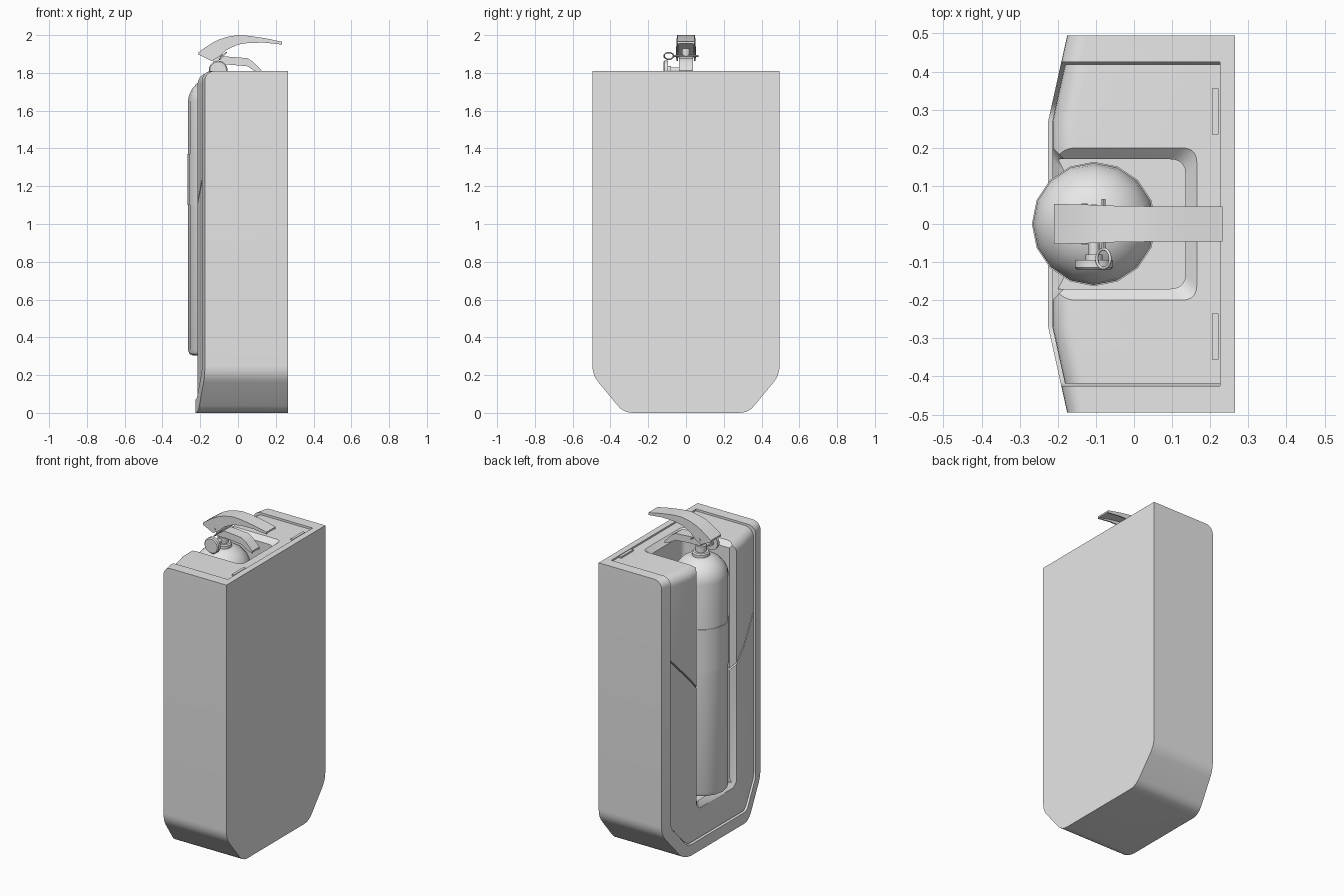
import bpy, bmesh, math
from mathutils import Vector

cube = bpy.data.objects.get("Cube")
if cube:
    bpy.data.objects.remove(cube)

grey = bpy.data.materials.new("plain_grey")
grey.use_nodes = True
GREY = (0.8, 0.8, 0.8, 1)
grey.diffuse_color = GREY
grey.node_tree.nodes["Principled BSDF"].inputs["Base Color"].default_value = GREY


def finish(name, bm):
    bmesh.ops.recalc_face_normals(bm, faces=bm.faces)
    me = bpy.data.meshes.new(name)
    bm.to_mesh(me)
    bm.free()
    me.materials.append(grey)
    ob = bpy.data.objects.new(name, me)
    bpy.context.collection.objects.link(ob)
    return ob


def skin(bm, loops):
    """Skin a list of equal point loops and cap both ends."""
    rows = [[bm.verts.new(p) for p in loop] for loop in loops]
    n = len(rows[0])
    for a, b in zip(rows, rows[1:]):
        for i in range(n):
            j = (i + 1) % n
            bm.faces.new((a[i], a[j], b[j], b[i]))
    bm.faces.new(rows[0])
    bm.faces.new(rows[-1])


def loft(name, loops):
    bm = bmesh.new()
    skin(bm, loops)
    return finish(name, bm)


def rounded(pts, radius, seg=5):
    """Round the corners of a polygon; radius is given per corner."""
    out = []
    for i, (p, r) in enumerate(zip(pts, radius)):
        p = Vector(p)
        if not r:
            out.append(p)
            continue
        a = p + (Vector(pts[i - 1]) - p).normalized() * r
        b = p + (Vector(pts[(i + 1) % len(pts)]) - p).normalized() * r
        for k in range(seg + 1):
            t = k / seg
            out.append(a * (1 - t) ** 2 + p * 2 * t * (1 - t) + b * t * t)
    return out


def along_x(outline, x):
    return [(x, y, z) for y, z in outline]


def along_z(plan, z):
    return [(x, y, z) for x, y in plan]


def activate(ob):
    bpy.ops.object.select_all(action='DESELECT')
    ob.select_set(True)
    bpy.context.view_layer.objects.active = ob


def boolean(ob, cutter, op='DIFFERENCE'):
    mod = ob.modifiers.new("cut", 'BOOLEAN')
    mod.operation, mod.object, mod.solver = op, cutter, 'EXACT'
    activate(ob)
    bpy.ops.object.modifier_apply(modifier=mod.name)
    bpy.data.objects.remove(cutter)


def smooth(ob, angle=35):
    activate(ob)
    bpy.ops.object.shade_smooth_by_angle(angle=math.radians(angle))


def outline(half, bend, foot, base, top, r):
    """Cabinet outline seen from its face, with cut lower corners."""
    pts = [(-half, top), (-half, bend), (-foot, base), (foot, base), (half, bend), (half, top)]
    return rounded(pts, (0, r, r, r, r, 0))


def bowed_block(name, back, front, top, round_top):
    """Block with a bowed face and a rounded upper front edge."""
    plan = [(back, -0.6), (front + 0.073, -0.6), (front, -0.27),
            (front, 0.27), (front + 0.073, 0.6), (back, 0.6)]
    bm = bmesh.new()
    skin(bm, [along_z(plan, -0.1), along_z(plan, top)])
    edges = [e for e in bm.edges
             if all(v.co.z > top - 0.01 and v.co.x < back - 0.1 for v in e.verts)]
    bmesh.ops.bevel(bm, geom=edges, offset=round_top, segments=6, profile=0.5, affect='EDGES')
    return finish(name, bm)


# Outer cabinet shell with an open tray
shell = bowed_block("cabinet_shell", 0.265, -0.225, 1.81, 0.05)
body = outline(0.495, 0.2, 0.33, 0, 2.2, 0.05)
boolean(shell, loft("cutter", [along_x(body, -0.5), along_x(body, 0.5)]), 'INTERSECT')
tray = outline(0.425, 0.225, 0.297, 0.07, 2.2, 0.03)
boolean(shell, loft("cutter", [along_x(tray, -0.5), along_x(tray, 0.226)]))

# Inset front panel
panel = bowed_block("inset_panel", 0.2255, -0.214, 1.80, 0.06)
inset = outline(0.419, 0.225, 0.293, 0.076, 2.2, 0.03)
boolean(panel, loft("cutter", [along_x(inset, -0.5), along_x(inset, 0.5)]), 'INTERSECT')


# Recess for the bottle, with chamfered upper and front rims
def niche(half, back):
    pts = [(-0.5, -half), (back, -half), (back, half), (-0.5, half)]
    return rounded(pts, (0, 0.04, 0.04, 0))


def niche_front(grow):
    w, b = 0.17 + grow, 0.29 - grow
    return [(-w, 2.2), (-w, b + 0.03), (0.03 - w, b), (w - 0.03, b), (w, b + 0.03), (w, 2.2)]


boolean(panel, loft("cutter", [along_z(niche(0.17, 0.135), z) for z in (0.29, 2.3)]))
boolean(panel, loft("cutter", [along_z(niche(0.17, 0.135), 1.77),
                               along_z(niche(0.23, 0.195), 1.83)]))
boolean(panel, loft("cutter", [along_x(niche_front(0.0), -0.184),
                               along_x(niche_front(0.06), -0.244)]))

# Slanted seams between the upper and lower panel
for s in (-1, 1):
    seam = [(s * 0.14, 0.962), (s * 0.45, 1.306), (s * 0.45, 1.318), (s * 0.14, 0.974)]
    boolean(panel, loft("cutter", [along_x(seam, -0.4), along_x(seam, -0.172)]))
smooth(shell)
smooth(panel)

# Latch tabs along the rear rim
for s, side in ((-1, "right"), (1, "left")):
    tab = [(0.205, s * 0.235), (0.222, s * 0.235), (0.222, s * 0.355), (0.205, s * 0.355)]
    loft(side + "_latch_tab", [along_z(tab, 1.79), along_z(tab, 1.81)])

AXIS = -0.105


def lathe(name, profile, sides):
    """Turn a (radius, height) profile around the bottle axis."""
    ring = [(math.cos(2 * math.pi * i / sides), math.sin(2 * math.pi * i / sides))
            for i in range(sides)]
    ob = loft(name, [[(AXIS + r * c, r * s, z) for c, s in ring] for r, z in profile])
    smooth(ob)
    return ob


# Bottle, label band and valve
lathe("bottle", [(0.135, 0.305), (0.152, 0.312), (0.16, 0.335), (0.16, 1.65), (0.155, 1.68),
                 (0.139, 1.715), (0.112, 1.745), (0.08, 1.765), (0.045, 1.775)], 16)
lathe("label_band", [(0.16, 1.1), (0.163, 1.1), (0.163, 1.37), (0.16, 1.37)], 16)
lathe("neck_collar", [(0.052, 1.765), (0.052, 1.79), (0.045, 1.797)], 16)
lathe("valve_body", [(0.032, 1.79), (0.032, 1.835), (0.022, 1.84), (0.022, 1.93)], 12)


def rod(name, y_radius, x, z, sides=20):
    """Round part turned along y from (y, radius) steps."""
    ring = [2 * math.pi * i / sides for i in range(sides)]
    ob = loft(name, [[(x + r * math.cos(a), y, z + r * math.sin(a)) for a in ring]
                     for y, r in y_radius])
    smooth(ob)


# Pressure gauge and pins
rod("pressure_gauge", [(-0.02, 0.014), (-0.08, 0.014), (-0.08, 0.022), (-0.095, 0.022),
                       (-0.095, 0.05), (-0.114, 0.05), (-0.12, 0.044)], AXIS, 1.815)
rod("safety_pin", [(-0.066, 0.005), (0.065, 0.005)], -0.08, 1.89, 8)
rod("lever_pivot", [(-0.054, 0.008), (0.054, 0.008)], -0.13, 1.89, 10)

# Pull ring
bpy.ops.mesh.primitive_torus_add(major_segments=24, minor_segments=6, major_radius=0.025,
                                 minor_radius=0.004, location=(-0.08, -0.091, 1.89),
                                 rotation=(0, -math.pi / 4, 0))
ring = bpy.context.object
ring.name = "pull_ring"
ring.data.materials.append(grey)
smooth(ring, 80)


def channel(name, stations):
    """Folded lever with a hollow underside; stations are x, top, bottom, half width."""
    loops = []
    for x, top, low, w in stations:
        i, roof = w - 0.008, max(top - 0.01, low + 0.001)
        loops.append([(x, y, z) for y, z in ((-w, low), (-w, top), (w, top), (w, low),
                                             (i, low), (i, roof), (-i, roof), (-i, low))])
    smooth(loft(name, loops))


# Squeeze lever and carry handle
channel("squeeze_lever", [(-0.21, 1.908, 1.897, 0.052), (-0.18, 1.93, 1.883, 0.052),
                          (-0.14, 1.957, 1.863, 0.051), (-0.1, 1.977, 1.885, 0.05),
                          (-0.06, 1.99, 1.922, 0.048), (0, 2.0, 1.95, 0.047),
                          (0.06, 1.996, 1.959, 0.046), (0.14, 1.984, 1.96, 0.046),
                          (0.232, 1.965, 1.95, 0.046)])
channel("carry_handle", [(-0.13, 1.89, 1.845, 0.036), (-0.04, 1.885, 1.843, 0.036),
                         (0.05, 1.878, 1.835, 0.036), (0.08, 1.858, 1.815, 0.036),
                         (0.125, 1.812, 1.797, 0.036)])
